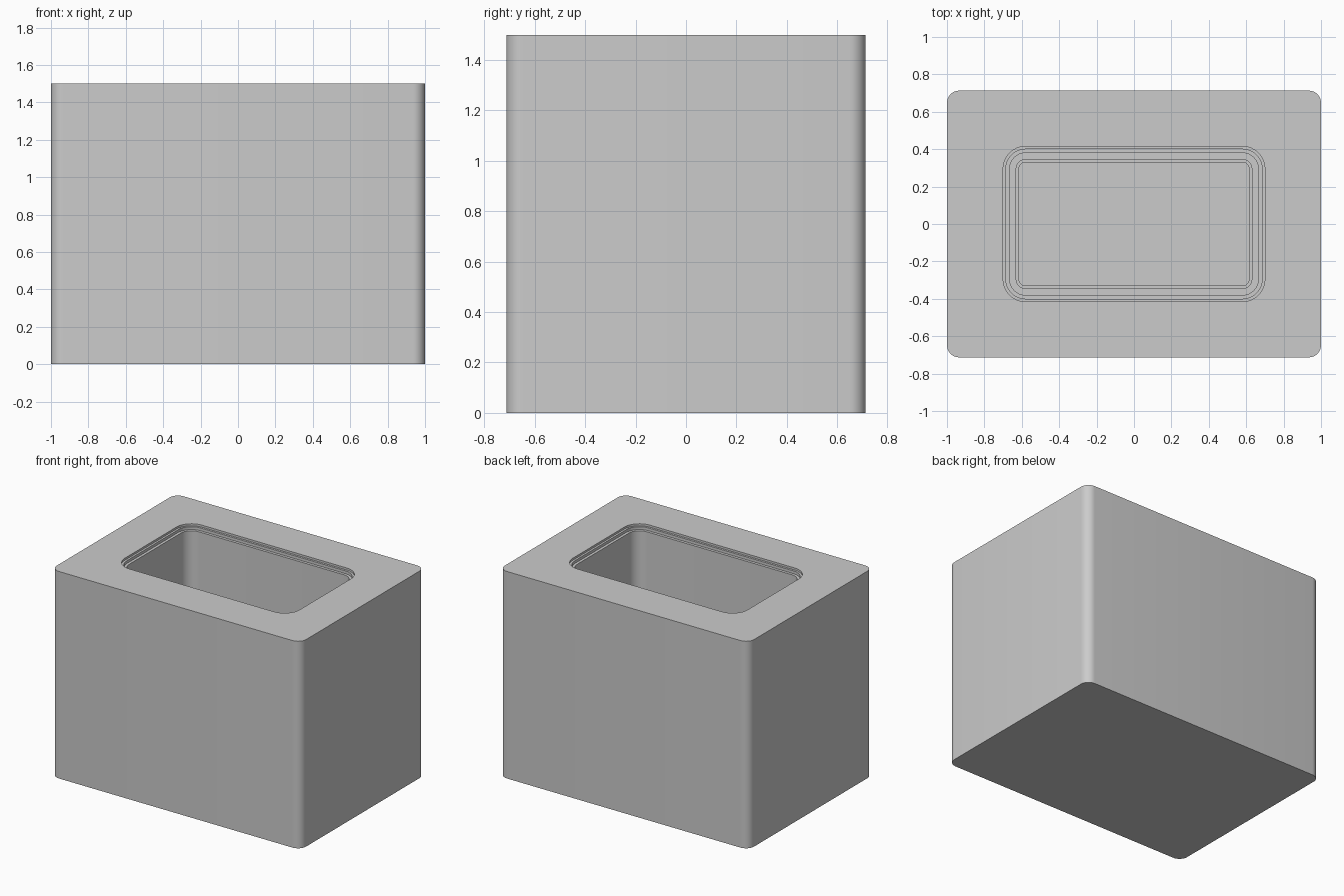
import bpy
import bmesh
from math import cos, sin, pi

cube = bpy.data.objects.get("Cube")
if cube:
    bpy.data.objects.remove(cube, do_unlink=True)

# Plain grey finish
grey = bpy.data.materials.new("plain grey")
grey.use_nodes = True
colour = (0.6, 0.6, 0.6, 1)
grey.diffuse_color = colour
grey.node_tree.nodes["Principled BSDF"].inputs["Base Color"].default_value = colour

STEPS = 8


def ring(bm, hx, hy, radius, z):
    """Rounded rectangle of vertices, counter-clockwise."""
    verts = []
    for i, (sx, sy) in enumerate(((1, 1), (-1, 1), (-1, -1), (1, -1))):
        for k in range(STEPS + 1):
            a = (i + k / STEPS) * pi / 2
            verts.append(bm.verts.new((sx * (hx - radius) + radius * cos(a),
                                       sy * (hy - radius) + radius * sin(a), z)))
    return verts


def bridge(bm, a, b):
    n = len(a)
    for i in range(n):
        j = (i + 1) % n
        bm.faces.new((a[i], a[j], b[j], b[i]))


# Outer shell, stepped rim, recess walls and stepped floor
HX, HY, R = 0.70, 0.415, 0.12
TOP, FLOOR = 1.5, 0.3
recess = [(0, TOP), (0, TOP - 0.015), (0.015, TOP - 0.015),
          (0.015, TOP - 0.035), (0.035, TOP - 0.035),
          (0.035, FLOOR + 0.04), (0.07, FLOOR + 0.04),
          (0.07, FLOOR + 0.02), (0.085, FLOOR + 0.02), (0.085, FLOOR)]

bm = bmesh.new()
loops = [ring(bm, 1, 0.713, 0.065, z) for z in (0, TOP)]
loops += [ring(bm, HX - d, HY - d, R - d, z) for d, z in recess]
for lower, upper in zip(loops, loops[1:]):
    bridge(bm, lower, upper)
bm.faces.new(loops[0][::-1])
bm.faces.new(loops[-1])
bmesh.ops.recalc_face_normals(bm, faces=bm.faces[:])

mesh = bpy.data.meshes.new("hollow_block")
bm.to_mesh(mesh)
bm.free()
mesh.materials.append(grey)
block = bpy.data.objects.new("hollow_block", mesh)
bpy.context.collection.objects.link(block)

# Smooth rounded corners, crisp edges
bpy.ops.object.select_all(action="DESELECT")
block.select_set(True)
bpy.context.view_layer.objects.active = block
bpy.ops.object.shade_smooth_by_angle(angle=pi / 6)
